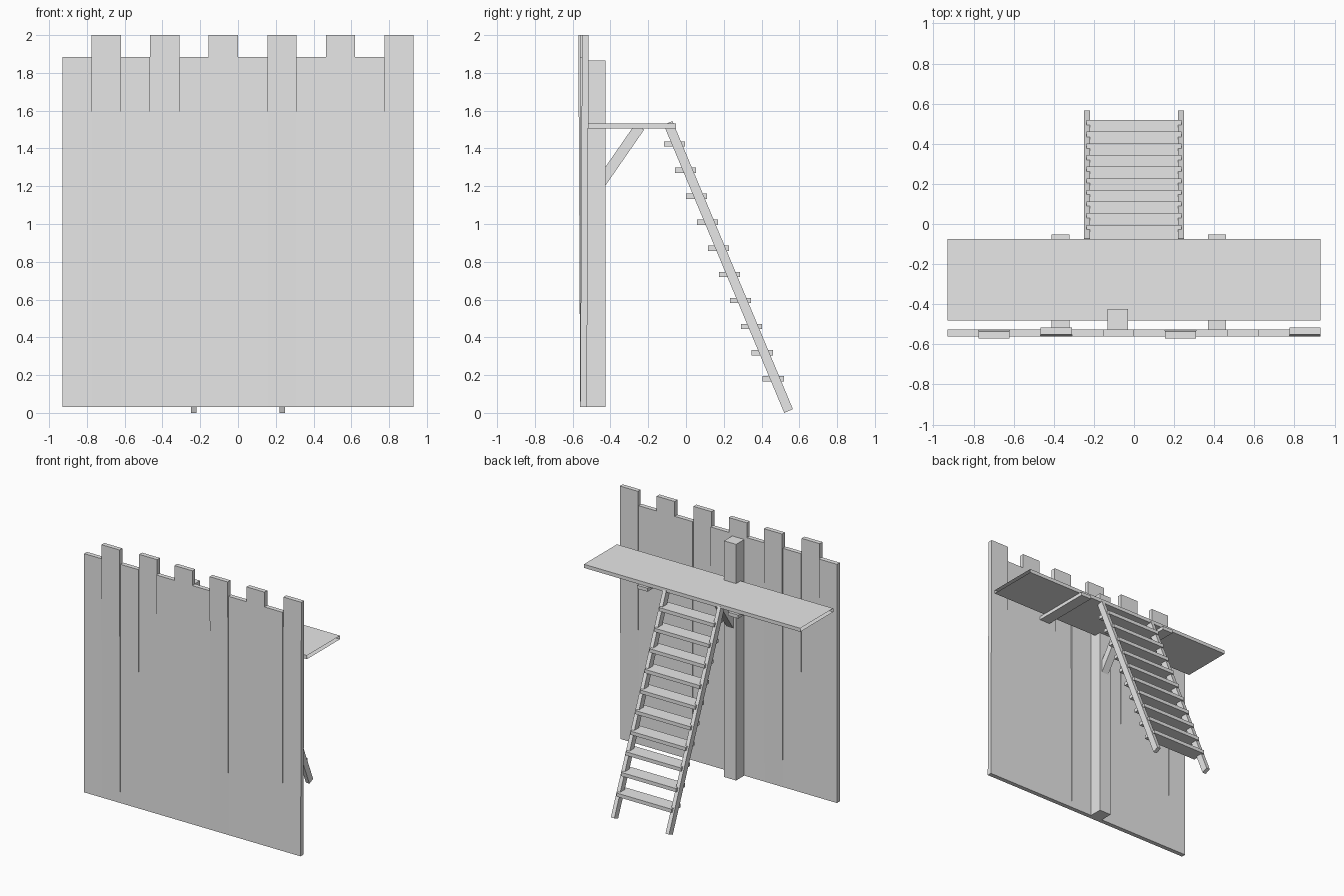
import bpy
import bmesh
from mathutils import Matrix, Vector

cube = bpy.data.objects.get("Cube")
if cube:
    bpy.data.objects.remove(cube, do_unlink=True)

grey = bpy.data.materials.new("plain_grey")
grey.use_nodes = True
grey.diffuse_color = (0.8, 0.8, 0.8, 1)
grey.node_tree.nodes["Principled BSDF"].inputs["Base Color"].default_value = (0.8, 0.8, 0.8, 1)


def box(name, low, high, lean=0, open_ends=False):
    """Box between two corners; lean shifts its top in y."""
    low, high = Vector(low), Vector(high)
    bm = bmesh.new()
    bmesh.ops.create_cube(bm, size=1)
    for v in bm.verts:
        top = v.co.z > 0
        v.co = (low + high) / 2 + v.co * (high - low)
        if top:
            v.co.y += lean
    if open_ends:
        bm.normal_update()
        ends = [f for f in bm.faces if abs(f.normal.x) > 0.9]
        bmesh.ops.delete(bm, geom=ends, context="FACES")
    return finish(name, bm)


def bar(name, x, width, start, end, thickness):
    """Square-ended bar in the y-z plane, from start to end."""
    a, b = Vector((x, *start)), Vector((x, *end))
    along = b - a
    bm = bmesh.new()
    bmesh.ops.create_cube(bm, size=1)
    turn = Vector((0, 0, 1)).rotation_difference(along).to_matrix().to_4x4()
    size = Matrix.Diagonal((width, thickness, along.length, 1))
    bm.transform(Matrix.Translation((a + b) / 2) @ turn @ size)
    return finish(name, bm)


def finish(name, bm):
    mesh = bpy.data.meshes.new(name)
    bm.to_mesh(mesh)
    bm.free()
    mesh.materials.append(grey)
    obj = bpy.data.objects.new(name, mesh)
    bpy.context.collection.objects.link(obj)
    return obj


# Palisade of alternating short and tall planks, some leaning slightly
plank = 0.155
leans = {1: -0.01, 3: 0.01, 7: -0.01, 11: 0.01}
for i in range(12):
    x = (i - 6) * plank
    top = 2.0 if i % 2 else 1.885
    box(f"wall_plank_{i + 1}", (x, -0.56, 0.03), (x + plank, -0.525, top), leans.get(i, 0))

# Support post with its diagonal brace
box("post", (-0.133, -0.525, 0.03), (-0.03, -0.425, 1.865))
bar("brace", -0.08, 0.06, (-0.47, 1.19), (-0.245, 1.515), 0.056)

# Walkway on two cross beams
for side, x in (("right", -0.367), ("left", 0.413)):
    box(f"beam_{side}", (x - 0.045, -0.525, 1.505), (x + 0.045, -0.053, 1.532))
box("walkway", (-0.93, -0.48, 1.532), (0.93, -0.075, 1.56), open_ends=True)

# Ladder rails and treads
for side, x in (("right", -0.235), ("left", 0.235)):
    bar(f"ladder_rail_{side}", x, 0.03, (0.543, 0.01), (-0.095, 1.535), 0.05)
for i in range(10):
    y, z = -0.06 + i * 0.058, 1.423 - i * 0.138
    box(f"tread_{i + 1}", (-0.237, y - 0.056, z - 0.014), (0.237, y + 0.056, z + 0.014))
